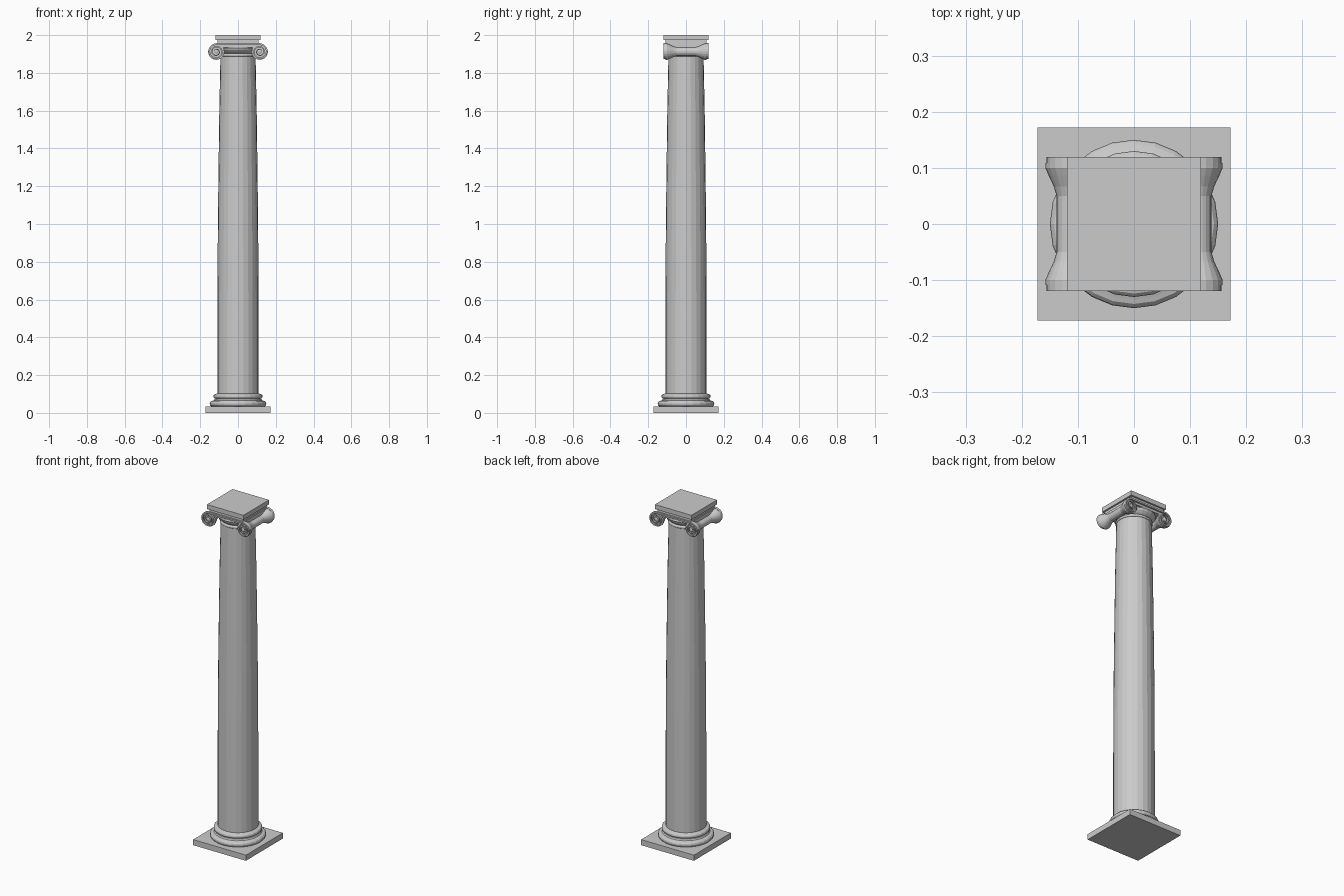
import bpy, bmesh, math

if "Cube" in bpy.data.objects:
    bpy.data.objects.remove(bpy.data.objects["Cube"])

SEG = 24
VX, VZ, DEPTH = 0.115, 1.912, 0.119   # volute centre and half depth


def finish(bm, name):
    bmesh.ops.recalc_face_normals(bm, faces=bm.faces)
    me = bpy.data.meshes.new(name)
    bm.to_mesh(me)
    bm.free()
    ob = bpy.data.objects.new(name, me)
    bpy.context.collection.objects.link(ob)
    return ob


def box(name, hx, hy, z0, z1):
    bm = bmesh.new()
    bmesh.ops.create_cube(bm, size=1)
    for v in bm.verts:
        v.co = (v.co.x * 2 * hx, v.co.y * 2 * hy, z0 + (v.co.z + 0.5) * (z1 - z0))
    return finish(bm, name)


def loft(bm, rings, closed=False):
    rows = [[bm.verts.new(p) for p in r] for r in rings]
    for a, b in zip(rows, rows[1:]):
        for i in range(len(a)):
            j = (i + 1) % len(a)
            bm.faces.new((a[i], a[j], b[j], b[i]))
    bm.faces.new(rows[0])
    bm.faces.new(rows[-1])


def lathe(name, profile, n=SEG):
    bm = bmesh.new()
    loft(bm, [[(r * math.cos(2 * math.pi * i / n), r * math.sin(2 * math.pi * i / n), z)
               for i in range(n)] for r, z in profile])
    return finish(bm, name)


def lathe_y(name, profile, cx, n=20):
    bm = bmesh.new()
    loft(bm, [[(cx + r * math.cos(2 * math.pi * i / n), y, VZ + r * math.sin(2 * math.pi * i / n))
               for i in range(n)] for r, y in profile])
    return finish(bm, name)


def spiral(name, sx, sy):
    # raised scroll ridge winding from the top edge into the eye
    bm = bmesh.new()
    rings, steps = [], 44
    for k in range(steps + 1):
        t = k / steps
        a = math.pi / 2 - t * 2.2 * 2 * math.pi
        r = 0.045 - 0.033 * t
        w = 0.009 - 0.005 * t
        c, s = math.cos(a), math.sin(a)
        rings.append([(sx * (VX + q * c), sy * y, VZ + q * s)
                      for q, y in ((r, 0.102), (r, DEPTH), (r - w, DEPTH), (r - w, 0.102))])
    loft(bm, rings)
    return finish(bm, name)


# base
box("plinth", 0.172, 0.172, 0, 0.033)


def bulge(r, z0, z1, d):
    return [(r - d + d * math.sin(math.pi * k / 6), z0 + (z1 - z0) * (1 - math.cos(math.pi * k / 6)) / 2)
            for k in range(7)]


lathe("base_mouldings", bulge(0.15, 0.033, 0.064, 0.015)
      + [(0.129, 0.066), (0.124, 0.073)] + bulge(0.13, 0.075, 0.1, 0.012) + [(0.108, 0.104)])

# tapering shaft with entasis
lathe("shaft", [(0.109, 0.1), (0.109, 0.5), (0.108, 0.8), (0.106, 1.05),
                (0.103, 1.3), (0.099, 1.6), (0.093, 1.89)])

# capital
lathe("necking_ring", bulge(0.098, 1.886, 1.902, 0.008))
lathe("echinus", [(0.085, 1.9), (0.098, 1.91), (0.108, 1.92), (0.113, 1.932), (0.11, 1.94)])
box("scroll_band", VX, 0.108, 1.935, 1.956)
for sy in (-1, 1):
    fillet = box("band_fillet", VX, 0.0085, 1.948, 1.957)
    fillet.location.y = sy * 0.1105

half = [(0.023, 0.05), (0.028, 0.067), (0.037, 0.086), (0.043, 0.1), (0.043, 0.109)]
profile = [(r, -y) for r, y in reversed(half)] + half
for sx in (-1, 1):
    lathe_y("bolster", profile, sx * VX)
    for sy in (-1, 1):
        spiral("volute_scroll", sx, sy)
        lathe_y("volute_eye", [(0.011, sy * 0.1), (0.011, sy * 0.116), (0.006, sy * 0.119)], sx * VX, 12)

# abacus
box("abacus_moulding", 0.109, 0.109, 1.956, 1.973)
box("abacus", 0.119, 0.119, 1.973, 2.0)
